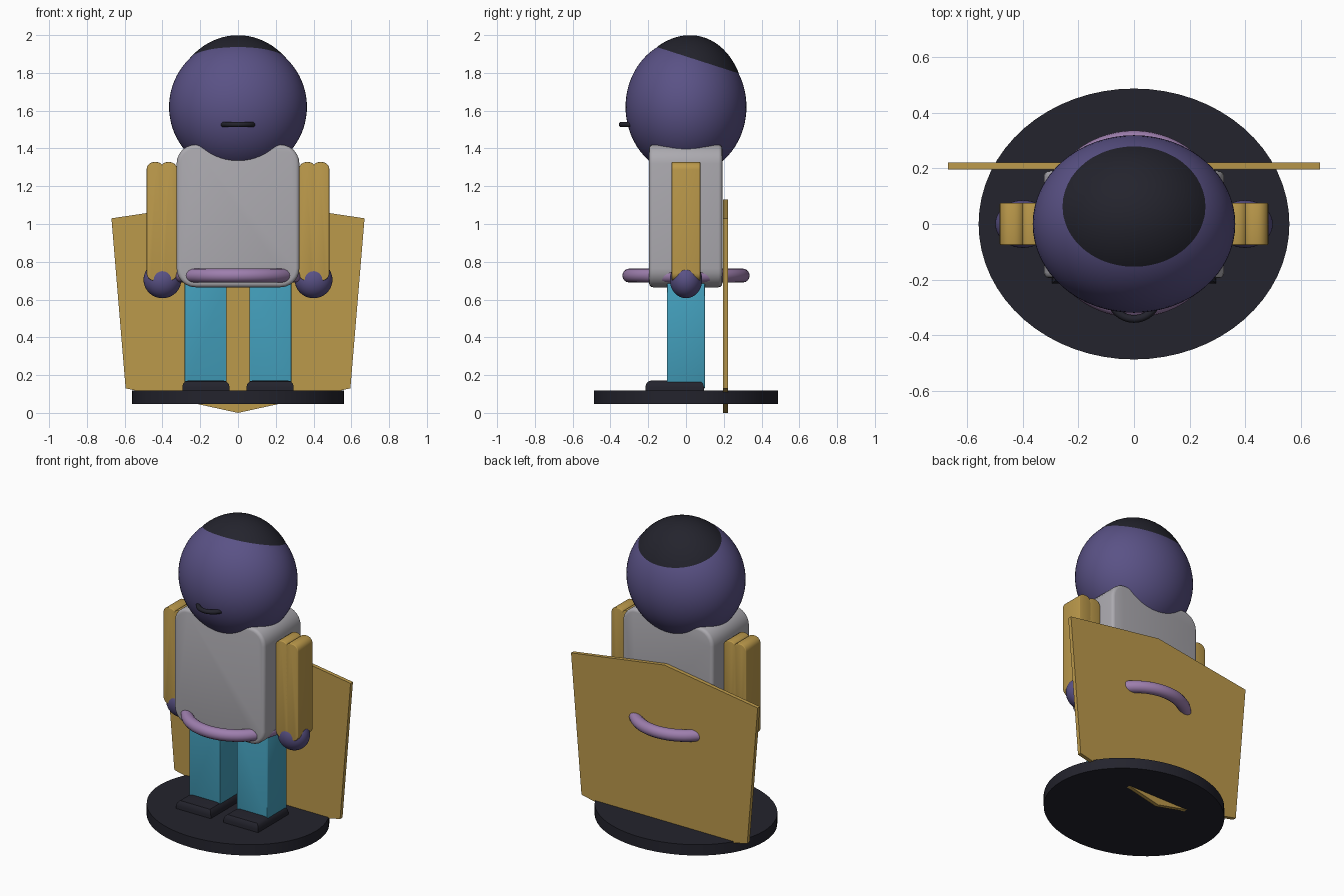
import bpy, bmesh, math
from mathutils import Vector

cube = bpy.data.objects.get("Cube")
if cube:
    bpy.data.objects.remove(cube, do_unlink=True)


def material(name, rgb):
    m = bpy.data.materials.new(name)
    m.use_nodes = True
    m.diffuse_color = (*rgb, 1)
    m.node_tree.nodes["Principled BSDF"].inputs["Base Color"].default_value = (*rgb, 1)
    return m


INDIGO = material("indigo skin", (0.102, 0.084, 0.238))
DARK = material("near black", (0.017, 0.017, 0.026))
GOLD = material("gold cloth", (0.50, 0.32, 0.07))
GREY = material("light grey", (0.41, 0.40, 0.43))
TEAL = material("teal trousers", (0.056, 0.345, 0.50))
LILAC = material("lilac belt", (0.34, 0.21, 0.42))


def finish(bm, name, mat, smooth=None):
    """Turn a bmesh into a named object with one material."""
    bmesh.ops.recalc_face_normals(bm, faces=bm.faces)
    mesh = bpy.data.meshes.new(name)
    bm.to_mesh(mesh)
    bm.free()
    mesh.materials.append(mat)
    ob = bpy.data.objects.new(name, mesh)
    bpy.context.collection.objects.link(ob)
    if smooth:
        bpy.ops.object.select_all(action='DESELECT')
        ob.select_set(True)
        bpy.context.view_layer.objects.active = ob
        bpy.ops.object.shade_smooth_by_angle(angle=math.radians(smooth))
    return ob


def ellipsoid_mesh(center, radii, u=64, v=40):
    bm = bmesh.new()
    bmesh.ops.create_uvsphere(bm, u_segments=u, v_segments=v, radius=1)
    for vert in bm.verts:
        vert.co = Vector(c + r * p for c, r, p in zip(center, radii, vert.co))
    return bm


def extrude_xz(points, y0, y1, bevel=0):
    """Extrude an outline in the x-z plane from y0 to y1, softening its rims."""
    bm = bmesh.new()
    face = bm.faces.new([bm.verts.new((x, y0, z)) for x, z in points])
    out = bmesh.ops.extrude_face_region(bm, geom=[face])
    for v in out["geom"]:
        if isinstance(v, bmesh.types.BMVert):
            v.co.y = y1
    if bevel:
        rims = [e for e in bm.edges if abs(e.verts[0].co.y - e.verts[1].co.y) < 1e-5]
        bmesh.ops.bevel(bm, geom=rims, offset=bevel, segments=3, profile=0.5, affect='EDGES')
    return bm


def round_rect(x0, x1, z0, z1, r, steps=6):
    pts = []
    corners = [(x1 - r, z1 - r), (x0 + r, z1 - r), (x0 + r, z0 + r), (x1 - r, z0 + r)]
    for i, (cx, cz) in enumerate(corners):
        for k in range(steps + 1):
            a = math.pi / 2 * (i + k / steps)
            pts.append((cx + r * math.cos(a), cz + r * math.sin(a)))
    return pts


def ring(name, center, major, minor, mat):
    bpy.ops.mesh.primitive_torus_add(location=center, major_radius=major, minor_radius=minor,
                                     major_segments=64, minor_segments=16)
    ob = bpy.context.object
    ob.name = name
    ob.data.materials.append(mat)
    bpy.ops.object.shade_smooth()


# Oval base
bm = bmesh.new()
bmesh.ops.create_cone(bm, cap_ends=True, segments=64, radius1=1, radius2=1, depth=1)
for v in bm.verts:
    v.co = Vector((v.co.x * 0.56, v.co.y * 0.488, 0.083 + v.co.z * 0.07))
finish(bm, "base", DARK, 30)

# Cape plate
cape = [(-0.67, 1.03), (0, 1.13), (0.67, 1.03), (0.595, 0.13), (0, 0), (-0.595, 0.13)]
finish(extrude_xz(cape, 0.197, 0.222), "cape", GOLD)

# Torso and belt
finish(extrude_xz(round_rect(-0.325, 0.325, 0.665, 1.42, 0.1), -0.195, 0.192, 0.02),
       "torso", GREY, 40)
ring("belt", (0, 0, 0.727), 0.3, 0.037, LILAC)

# Head and hair cap, sharing one ellipsoid
HEAD_C, HEAD_R = (0, 0, 1.62), (0.365, 0.32, 0.36)
finish(ellipsoid_mesh(HEAD_C, HEAD_R), "head", INDIGO, 60)
hair = ellipsoid_mesh(HEAD_C, HEAD_R)
hairline = Vector((0, -0.155, 1.935))
up = Vector((0, 0.306, 0.952)).normalized()
bmesh.ops.bisect_plane(hair, geom=hair.verts[:] + hair.edges[:] + hair.faces[:],
                       plane_co=hairline, plane_no=up, clear_inner=True)
for v in hair.verts:
    v.co += up * (v.co - hairline).dot(up) * 0.2 + up * 0.002
finish(hair, "hair", DARK, 60)

# Mouth, a small ring sunk into the face
ring("mouth", (0, -0.255, 1.527), 0.087, 0.014, DARK)

for side, label in ((1, "left"), (-1, "right")):
    # Arm made of two rounded slabs that meet in a groove
    for part, x0, x1 in (("inner", 0.322, 0.412), ("outer", 0.392, 0.484)):
        bm = extrude_xz(round_rect(x0, x1, 0.70, 1.328, 0.04), -0.076, 0.076, 0.005)
        for v in bm.verts:
            v.co.x *= side
        finish(bm, f"{label}_arm_{part}", GOLD, 40)

    # Hand
    finish(ellipsoid_mesh((side * 0.4, 0, 0.705), (0.1, 0.086, 0.098), 40, 24),
           f"{label}_hand", INDIGO, 60)

    # Leg
    leg = round_rect(0.06, 0.282, 0.13, 0.70, 0.01, 2)
    finish(extrude_xz([(side * x, z) for x, z in leg], -0.1, 0.1, 0.005),
           f"{label}_leg", TEAL, 30)

    # Shoe with softened upper edges
    bm = bmesh.new()
    bmesh.ops.create_cube(bm, size=1)
    for v in bm.verts:
        v.co = Vector((side * 0.17 + v.co.x * 0.25, -0.06 + v.co.y * 0.31, 0.137 + v.co.z * 0.07))
    top = [e for e in bm.edges if all(v.co.z > 0.15 for v in e.verts)]
    bmesh.ops.bevel(bm, geom=top, offset=0.035, segments=3, profile=0.5, affect='EDGES')
    finish(bm, f"{label}_shoe", DARK, 30)
